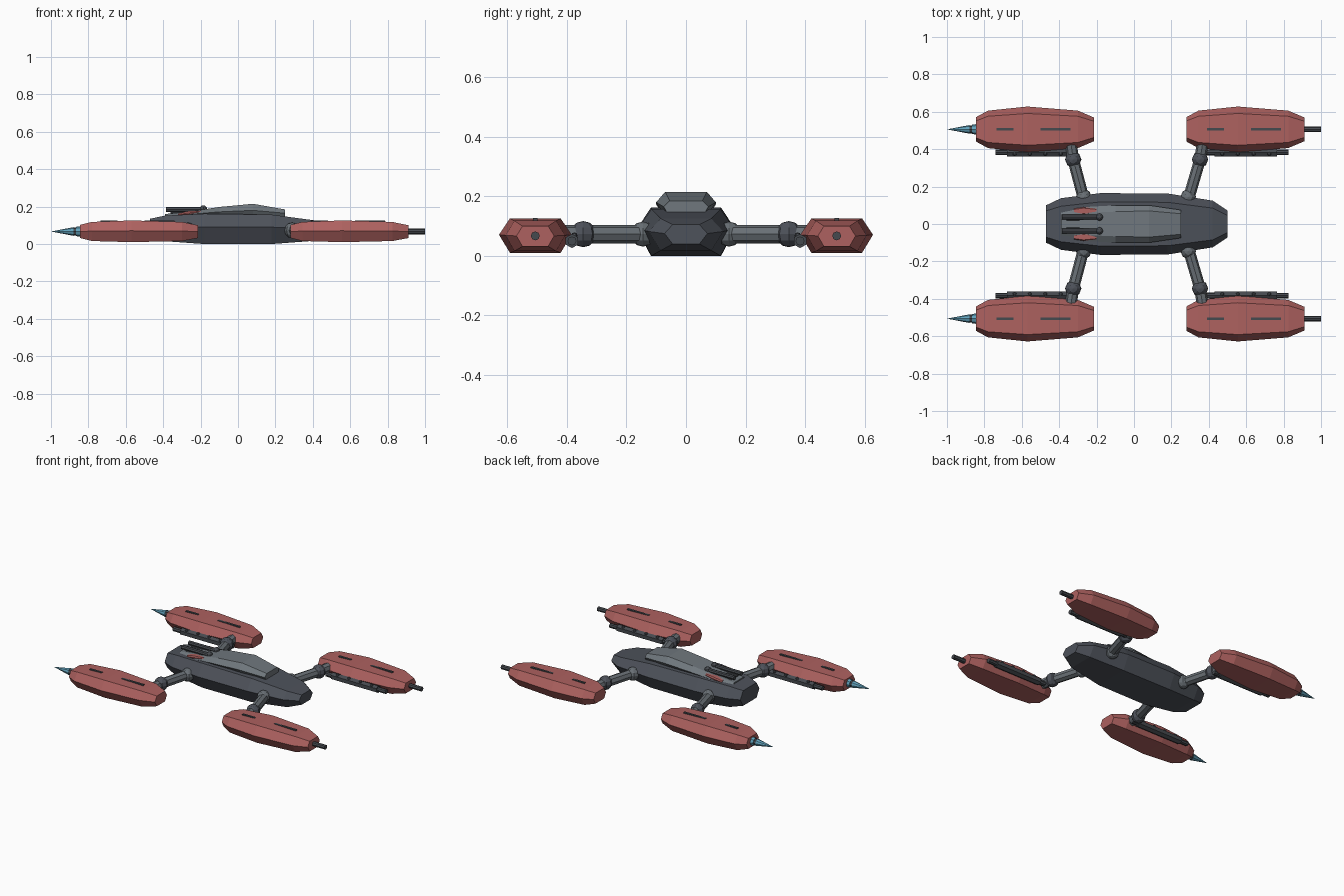
import bpy, bmesh, math
from mathutils import Vector

if "Cube" in bpy.data.objects:
    bpy.data.objects.remove(bpy.data.objects["Cube"])


def material(name, rgb):
    m = bpy.data.materials.new(name)
    m.diffuse_color = (*rgb, 1)
    m.use_nodes = True
    m.node_tree.nodes["Principled BSDF"].inputs["Base Color"].default_value = m.diffuse_color
    return m


HULL = material("dark slate", (0.075, 0.084, 0.103))
PANEL = material("mid grey", (0.16, 0.185, 0.205))
ARM = material("arm grey", (0.14, 0.16, 0.178))
GUN = material("gun grey", (0.06, 0.067, 0.077))
RED = material("dull red", (0.42, 0.12, 0.115))
BLUE = material("drill blue", (0.12, 0.36, 0.50))


def finish(name, bm, mat):
    bmesh.ops.recalc_face_normals(bm, faces=bm.faces)
    me = bpy.data.meshes.new(name)
    bm.to_mesh(me)
    bm.free()
    me.materials.append(mat)
    ob = bpy.data.objects.new(name, me)
    bpy.context.collection.objects.link(ob)
    return ob


def loft(name, stations, mat, x0=0, y0=0):
    """Hexagonal hull; station = x, widest half width, flat half width, z low, z mid, z top."""
    bm = bmesh.new()
    rings = []
    for x, w, f, zl, zm, zt in stations:
        pts = [(f, zt), (w, zm), (f, zl), (-f, zl), (-w, zm), (-f, zt)]
        rings.append([bm.verts.new((x0 + x, y0 + y, z)) for y, z in pts])
    for a, b in zip(rings, rings[1:]):
        for i in range(6):
            j = (i + 1) % 6
            bm.faces.new((a[i], a[j], b[j], b[i]))
    bm.faces.new(rings[0])
    bm.faces.new(rings[-1])
    return finish(name, bm, mat)


def tube(name, a, b, r, mat, r2=None, sides=8):
    a, b = Vector(a), Vector(b)
    bm = bmesh.new()
    bmesh.ops.create_cone(bm, cap_ends=True, segments=sides, radius1=r,
                          radius2=r if r2 is None else r2, depth=(b - a).length)
    ob = finish(name, bm, mat)
    ob.location = (a + b) / 2
    ob.rotation_euler = (b - a).to_track_quat('Z', 'Y').to_euler()
    return ob


def ball(name, p, r, mat, sides=8, rings=6):
    bm = bmesh.new()
    bmesh.ops.create_uvsphere(bm, u_segments=sides, v_segments=rings, radius=r)
    ob = finish(name, bm, mat)
    ob.location = p
    return ob


def box(name, lo, hi, mat):
    bm = bmesh.new()
    bmesh.ops.create_cube(bm, size=1)
    for v in bm.verts:
        v.co = [l + (c + 0.5) * (h - l) for c, l, h in zip(v.co, lo, hi)]
    return finish(name, bm, mat)


# Main hull and raised cabin
loft("hull", [(-0.47, .10, .07, .035, .085, .135), (-0.39, .138, .095, .015, .088, .152),
              (-0.18, .165, .118, 0, .09, .162), (0.18, .163, .116, 0, .09, .157),
              (0.42, .125, .085, .018, .082, .125), (0.50, .072, .045, .04, .075, .105)], HULL)
loft("cabin", [(-0.39, .07, .05, .13, .145, .16), (-0.24, .092, .06, .13, .160, .176),
               (-0.10, .10, .066, .13, .172, .198), (0.08, .10, .07, .13, .18, .215),
               (0.25, .075, .055, .13, .165, .185)], PANEL)

# Twin cannon on the cabin with red mount plates
for s in (1, -1):
    y = 0.037 * s
    tube("cannon_barrel", (-0.385, y, .185), (-0.185, y, .185), .014, GUN)
    tube("cannon_lower_barrel", (-0.36, y * .75, .165), (-0.20, y * .75, .165), .010, GUN)
    ball("cannon_joint", (-0.185, y, .187), .02, GUN)
    loft("cannon_mount", [(-0.32, .012, .008, .15, .156, .163), (-0.27, .02, .015, .15, .166, .175),
                          (-0.20, .012, .008, .15, .172, .178)], RED, 0, 0.070 * s)

POD = [(0, .065, .045, .032, .067, .102), (.064, .10, .07, .016, .069, .118),
       (.275, .122, .085, .01, .071, .126), (.545, .10, .07, .016, .069, .118),
       (.632, .063, .043, .032, .067, .100)]
Z = 0.067

for s in (1, -1):
    py = 0.506 * s
    for end, x0, hull_x, joint_x, pod_x in (("left", -0.845, -0.268, -0.325, -0.34),
                                            ("right", 0.28, 0.29, 0.353, 0.37)):
        # Pod with two thin slots on top
        loft(end + "_pod", POD, RED, x0, py)
        for a, b in ((.11, .20), (.345, .505)):
            box(end + "_pod_slot", (x0 + a, py - .007, .11), (x0 + b, py + .007, .1265), GUN)

        # Jointed arm
        tube(end + "_arm", (hull_x, .13 * s, .073), (joint_x, .345 * s, .073), .031, ARM)
        ball(end + "_arm_socket", (hull_x, .145 * s, .073), .042, ARM)
        ball(end + "_arm_joint", (joint_x, .345 * s, .073), .044, HULL)
        tube(end + "_arm_tip", (joint_x, .345 * s, .073), (pod_x, .45 * s, .073), .031, ARM)

        # Side gun on the inner flank
        gy = 0.383 * s
        g = -1 if end == "left" else 1
        c = -0.52 if end == "left" else 0.605
        near, far, muzzle = c - g * .17, c + g * .16, c + g * .22
        if end == "right":
            near = 0.43
        tube(end + "_gun_body", (near, gy, .05), (far, gy, .05), .024, GUN, sides=6)
        tube(end + "_gun_barrel", (far, gy, .05), (muzzle, gy, .05), .015, GUN)
        tube(end + "_gun_stock", (near - g * .045, gy, .05), (near, gy, .05), .016, GUN)
        for k in range(4):
            x = near + (far - near) * (k + .5) / 4
            ball(end + "_gun_rivet", (x, gy - .008 * s, .068), .011, GUN, 6, 4)

    # Drill noses on the left pods
    tube("drill_base", (-0.835, py, Z), (-0.865, py, Z), .029, BLUE, .025)
    tube("drill_collar", (-0.865, py, Z), (-0.885, py, Z), .021, GUN)
    tube("drill_tip", (-0.88, py, Z), (-1.0, py, Z), .023, BLUE, 0)
    # Plain barrels on the right pods
    tube("nose_barrel", (0.89, py, Z), (1.0, py, Z), .015, GUN)
